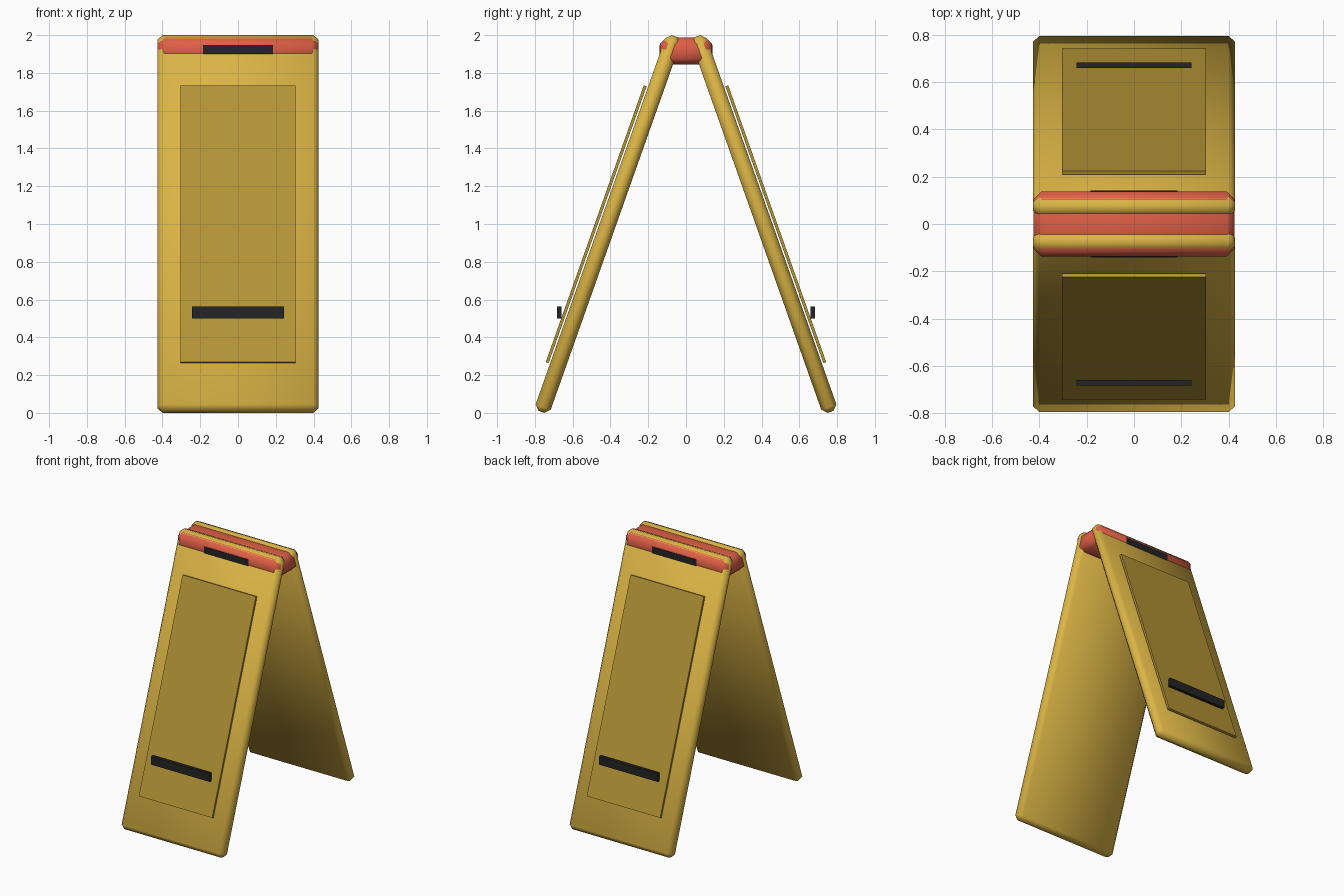
import bpy
from math import radians
from mathutils import Matrix, Vector

cube = bpy.data.objects.get("Cube")
if cube:
    bpy.data.objects.remove(cube, do_unlink=True)


def material(name, rgb):
    m = bpy.data.materials.new(name)
    m.use_nodes = True
    m.diffuse_color = (*rgb, 1)
    m.node_tree.nodes["Principled BSDF"].inputs["Base Color"].default_value = (*rgb, 1)
    return m


yellow = material("yellow", (0.71, 0.46, 0.06))
olive = material("dark_yellow", (0.46, 0.30, 0.037))
red = material("red", (0.74, 0.115, 0.061))
black = material("black", (0.017, 0.017, 0.017))


def box(name, size, place, mat, chamfer=0):
    """Box of a given size set by a matrix, softly shaded when chamfered."""
    bpy.ops.mesh.primitive_cube_add(size=1)
    ob = bpy.context.object
    ob.name = name
    ob.data.transform(Matrix.Diagonal((*size, 1)))
    ob.matrix_world = place
    ob.data.materials.append(mat)
    if chamfer:
        bevel = ob.modifiers.new("chamfer", 'BEVEL')
        bevel.width = chamfer
        bevel.segments = 1
        bpy.ops.object.shade_smooth()
    return ob


TILT = radians(-19.5)
THICK = 0.085

# Two identical sides, turned half a circle apart
for side, turn in (("front", 0), ("back", 180)):
    spin = Matrix.Rotation(radians(turn), 4, 'Z')
    leaf = spin @ Matrix.Translation((0, -0.413, 1)) @ Matrix.Rotation(TILT, 4, 'X')
    box(side + "_leaf", (0.854, THICK, 2.11), leaf, yellow, 0.027)

    # Sign panel just proud of the leaf
    panel = leaf @ Matrix.Translation((0, -THICK / 2 - 0.016, -0.022))
    box(side + "_panel", (0.61, 0.016, 1.555), panel, olive)

    # Upright dark bars
    box(side + "_lower_bar", (0.486, 0.024, 0.062),
        spin @ Matrix.Translation((0, -0.672, 0.531)), black)
    box(side + "_upper_bar", (0.37, 0.02, 0.048),
        spin @ Matrix.Translation((0, -0.131, 1.923)), black)

# Hinge block joining the leaves at the top
box("hinge_block", (0.85, 0.276, 0.142), Matrix.Translation((0, 0, 1.916)), red, 0.033)
